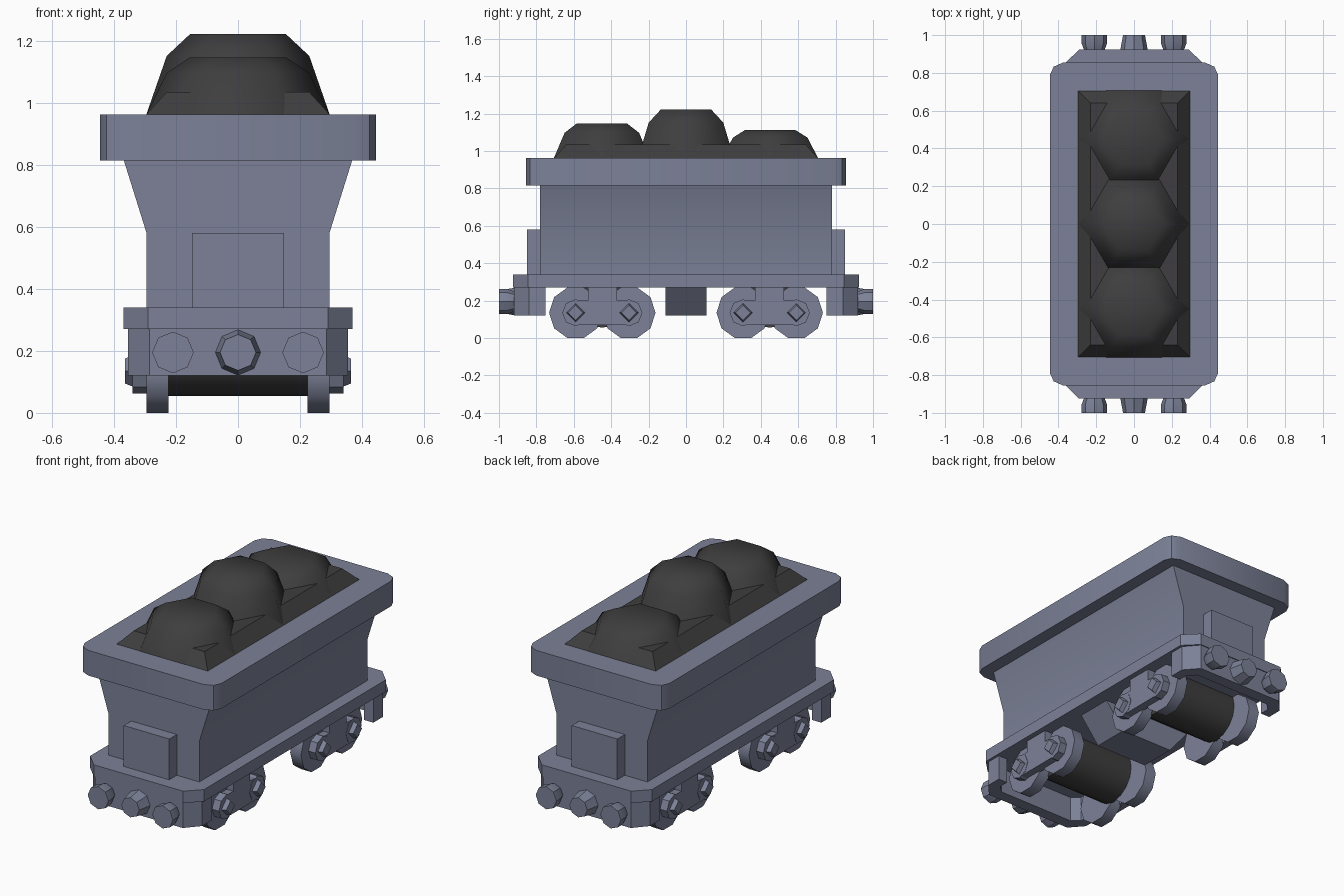
import bpy, bmesh, math
from mathutils import Vector

cube = bpy.data.objects.get("Cube")
if cube:
    bpy.data.objects.remove(cube, do_unlink=True)


def material(name, rgb):
    m = bpy.data.materials.new(name)
    m.use_nodes = True
    m.diffuse_color = (*rgb, 1)
    m.node_tree.nodes["Principled BSDF"].inputs["Base Color"].default_value = (*rgb, 1)
    return m


STEEL = material("blue_grey_steel", (0.20, 0.22, 0.31))
COAL = material("coal_black", (0.05, 0.048, 0.05))

# Maps (u, v, along) to xyz for shapes that run along each axis
PLACE = {"x": lambda u, v, w: (w, u, v),
         "y": lambda u, v, w: (u, w, v),
         "z": lambda u, v, w: (u, v, w)}


def loft(name, rings, axis, mat, angle=30):
    """Skin a list of (outline, position) rings into a closed solid."""
    bm = bmesh.new()
    loops = [[bm.verts.new(PLACE[axis](u, v, w)) for u, v in pts] for pts, w in rings]
    n = len(loops[0])
    for lo, hi in zip(loops, loops[1:]):
        for i in range(n):
            j = (i + 1) % n
            bm.faces.new((lo[i], lo[j], hi[j], hi[i]))
    bm.faces.new(loops[0])
    bm.faces.new(loops[-1])
    bmesh.ops.recalc_face_normals(bm, faces=bm.faces)
    mesh = bpy.data.meshes.new(name)
    bm.to_mesh(mesh)
    bm.free()
    ob = bpy.data.objects.new(name, mesh)
    bpy.context.collection.objects.link(ob)
    mesh.materials.append(mat)
    bpy.ops.object.select_all(action="DESELECT")
    ob.select_set(True)
    bpy.context.view_layer.objects.active = ob
    bpy.ops.object.shade_smooth_by_angle(angle=math.radians(angle))
    return ob


def prism(name, pts, axis, a, b, mat=STEEL, angle=30):
    return loft(name, [(pts, a), (pts, b)], axis, mat, angle)


def ngon(sides, r, u=0, v=0):
    return [(u + r * math.cos(math.tau * i / sides), v + r * math.sin(math.tau * i / sides))
            for i in range(sides)]


def rect(u, v):
    return [(-u, -v), (u, -v), (u, v), (-u, v)]


def four_corners(corner):
    """Repeat a corner's points, listed from the side to the end, in all quadrants."""
    back = corner[::-1]
    return (corner + [(-x, y) for x, y in back]
            + [(-x, -y) for x, y in corner] + [(x, -y) for x, y in back])


# Deck and flared hopper body
prism("deck", four_corners([(0.37, 0.845), (0.29, 0.925)]), "z", 0.27, 0.34)
half = [(0.295, 0.34), (0.295, 0.58), (0.37, 0.82)]
prism("hopper_body", half + [(-x, z) for x, z in half[::-1]], "y", -0.78, 0.78)

# Rounded rim with a rectangular opening
rim = prism("hopper_rim", four_corners([(0.445, 0.79), (0.425, 0.833), (0.375, 0.855)]),
            "z", 0.815, 0.963, angle=40)
cutter = prism("rim_opening_cutter", rect(0.296, 0.704), "z", 0.7, 1.1)
cutter.hide_render = True
cutter.hide_set(True)
cut = rim.modifiers.new("opening", "BOOLEAN")
cut.operation = "DIFFERENCE"
cut.solver = "EXACT"
cut.object = cutter

# Coal bed and three faceted lumps
loft("coal_bed", [(rect(0.296, 0.704), 0.80), (rect(0.296, 0.704), 0.963),
                  (rect(0.23, 0.64), 1.035)], "z", COAL)
for name, y, h in (("front", -0.45, 0.185), ("middle", 0, 0.26), ("back", 0.45, 0.15)):
    loft(name + "_coal_lump",
         [(ngon(6, 0.296, 0, y), 0.962), (ngon(6, 0.23, 0, y), 0.962 + h * 0.73),
          (ngon(6, 0.155, 0, y), 0.962 + h)], "z", COAL, 60)

# Underfloor trough
prism("underfloor_trough", [(-0.30, 0.28), (0.30, 0.28), (0.17, 0.12), (-0.17, 0.12)],
      "y", -0.11, 0.11)

for end, s in (("front", -1), ("back", 1)):
    # End panel, wrapped beam, buffers and coupler
    panel = [(-0.148, 0.34), (0.148, 0.34), (0.148, 0.58), (-0.148, 0.58)]
    prism(end + "_end_panel", panel, "y", s * 0.77, s * 0.85)
    outer = [(0.355, 0.75), (0.355, 0.84), (0.285, 0.92)]
    inner = [(0.25, 0.85), (0.295, 0.81), (0.295, 0.75)]
    outline = (outer + [(-x, y) for x, y in outer[::-1]]
               + [(-x, y) for x, y in inner[::-1]] + inner)
    prism(end + "_beam", [(x, s * y) for x, y in outline], "z", 0.12, 0.272)
    for side, x in (("left", 0.21), ("right", -0.21)):
        loft(f"{end}_{side}_buffer",
             [(ngon(8, r, x, 0.195), s * y)
              for y, r in ((0.91, 0.05), (0.955, 0.067), (1.0, 0.067))], "y", STEEL)
    loft(end + "_coupler", [(ngon(8, 0.074, 0, 0.195), s * 0.915),
                            (ngon(8, 0.058, 0, 0.195), s * 1.0)], "y", STEEL)

    # Dark drum between the wheels
    mid = s * 0.447
    prism(end + "_drum", ngon(16, 0.155, mid, 0.21), "x", -0.23, 0.23, COAL, 40)

    # Wheels, side frames and axle bolts
    for side, t in (("left", 1), ("right", -1)):
        tag = f"{end}_{side}"
        for pos, y in (("outer", s * 0.59), ("inner", s * 0.305)):
            prism(f"{tag}_{pos}_wheel", ngon(10, 0.142, y, 0.135), "x",
                  t * 0.225, t * 0.295, angle=40)
            prism(f"{tag}_{pos}_hub", ngon(8, 0.072, y, 0.135), "x", t * 0.29, t * 0.34)
            loft(f"{tag}_{pos}_bolt", [(ngon(4, 0.052, y, 0.135), t * 0.335),
                                       (ngon(4, 0.040, y, 0.135), t * 0.365)], "x", STEEL)
        frame = [(-0.143, 0.07), (0.143, 0.07), (0.143, 0.2), (0.078, 0.2),
                 (0.078, 0.275), (-0.078, 0.275), (-0.078, 0.2), (-0.143, 0.2)]
        prism(tag + "_side_frame", [(mid + y, z) for y, z in frame], "x",
              t * 0.285, t * 0.338)
